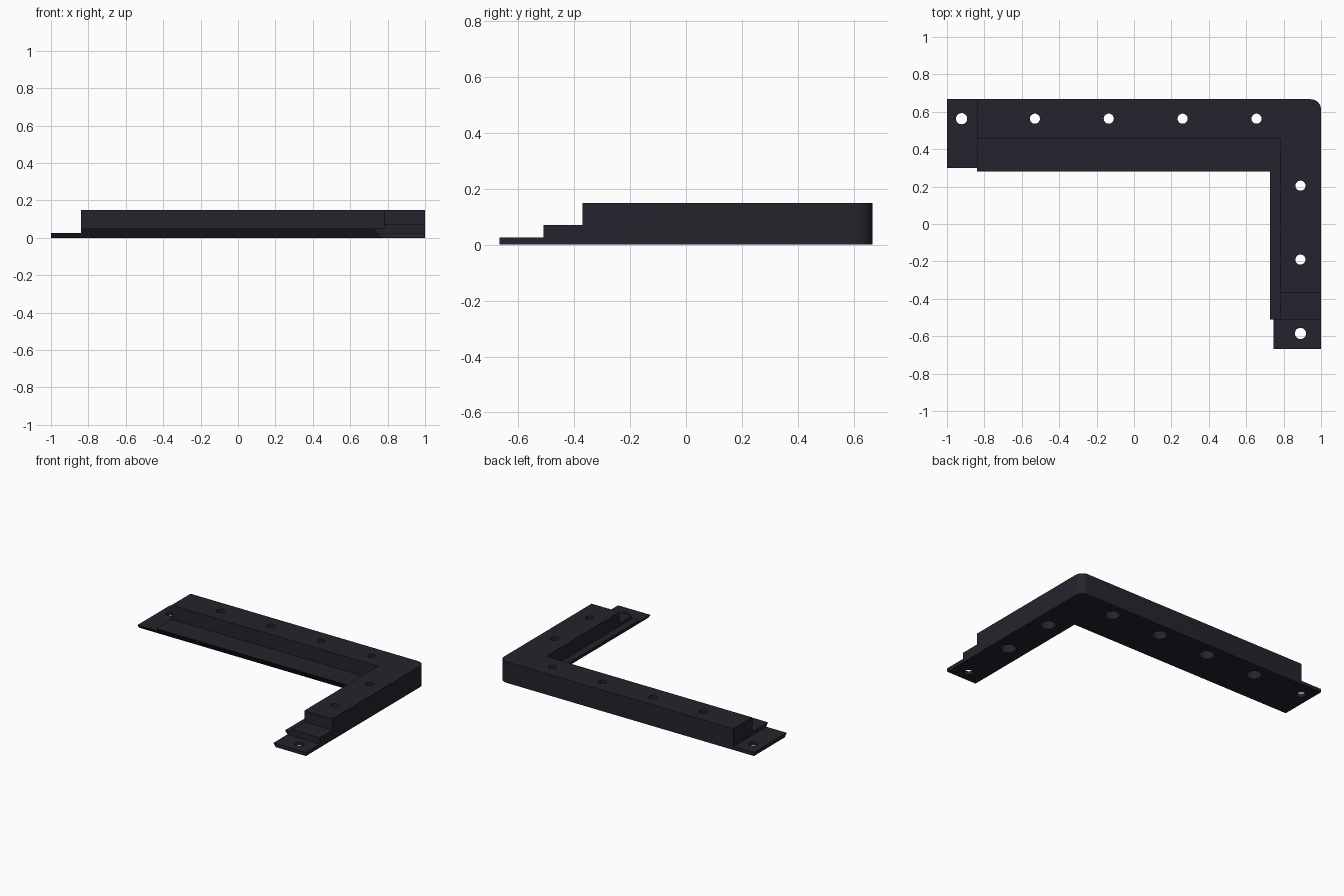
import bpy, bmesh, math

if "Cube" in bpy.data.objects:
    bpy.data.objects.remove(bpy.data.objects["Cube"])

mat = bpy.data.materials.new("dark navy plastic")
mat.diffuse_color = (0.017, 0.017, 0.026, 1)
mat.use_nodes = True
mat.node_tree.nodes["Principled BSDF"].inputs["Base Color"].default_value = mat.diffuse_color

BACK, RIGHT, R = 0.667, 1.0, 0.055


def loft(name, low, high, z0, z1):
    """Solid between two matching outlines."""
    bm = bmesh.new()
    a = [bm.verts.new((x, y, z0)) for x, y in low]
    b = [bm.verts.new((x, y, z1)) for x, y in high]
    n = len(a)
    bm.faces.new(a[::-1])
    bm.faces.new(b)
    for i in range(n):
        j = (i + 1) % n
        bm.faces.new((a[i], a[j], b[j], b[i]))
    bmesh.ops.recalc_face_normals(bm, faces=bm.faces)
    me = bpy.data.meshes.new(name)
    bm.to_mesh(me)
    bm.free()
    me.materials.append(mat)
    ob = bpy.data.objects.new(name, me)
    bpy.context.collection.objects.link(ob)
    return ob


def l_shape(left, front, inner_x, inner_y):
    """L outline with a rounded outer corner."""
    arc = [(RIGHT - R + R * math.cos(t), BACK - R + R * math.sin(t))
           for t in (math.radians(90 * i / 10) for i in range(11))]
    return [(left, inner_y), (inner_x, inner_y), (inner_x, front),
            (RIGHT, front)] + arc + [(left, BACK)]


def disc(name, x, y, r, z0, z1):
    pts = [(x + r * math.cos(math.tau * i / 32), y + r * math.sin(math.tau * i / 32))
           for i in range(32)]
    return loft(name, pts, pts, z0, z1)


def combine(body, tool, op):
    mod = body.modifiers.new(op, 'BOOLEAN')
    mod.operation, mod.solver, mod.object = op, 'EXACT', tool
    bpy.context.view_layer.objects.active = body
    bpy.ops.object.modifier_apply(modifier=mod.name)
    bpy.data.objects.remove(tool)


# Thin base with end tabs; the inner edge slopes outward as it rises
frame = loft("corner_bracket", l_shape(-1, -0.667, 0.763, 0.318),
             l_shape(-1, -0.667, 0.745, 0.300), 0, 0.025)
# Ledge that continues the slope, stopping short of the tabs
ledge = loft("ledge", l_shape(-0.84, -0.51, 0.745, 0.300),
             l_shape(-0.84, -0.51, 0.727, 0.282), 0.025, 0.05)
# Low step at the front end and the tall rail
step_outline = l_shape(-0.84, -0.51, 0.78, 0.455)
step = loft("step", step_outline, step_outline, 0.05, 0.07)
rail_outline = l_shape(-0.84, -0.37, 0.78, 0.455)
rail = loft("rail", rail_outline, rail_outline, 0.07, 0.15)
for part in (ledge, step, rail):
    combine(frame, part, 'UNION')

# Screw holes: plain in the tabs, counterbored from below in the rail
tab_holes = [(-0.922, 0.563), (0.89, -0.585)]
rail_holes = [(-0.53 + 0.395 * i, 0.563) for i in range(4)] + [(0.89, 0.205), (0.89, -0.19)]
for x, y in tab_holes:
    combine(frame, disc("tab_hole", x, y, 0.03, -0.1, 0.1), 'DIFFERENCE')
for x, y in rail_holes:
    combine(frame, disc("screw_hole", x, y, 0.027, -0.1, 0.3), 'DIFFERENCE')
    combine(frame, disc("counterbore", x, y, 0.05, -0.1, 0.07), 'DIFFERENCE')

bpy.ops.object.select_all(action='DESELECT')
frame.select_set(True)
bpy.context.view_layer.objects.active = frame
bpy.ops.object.shade_smooth_by_angle(angle=math.radians(30))
